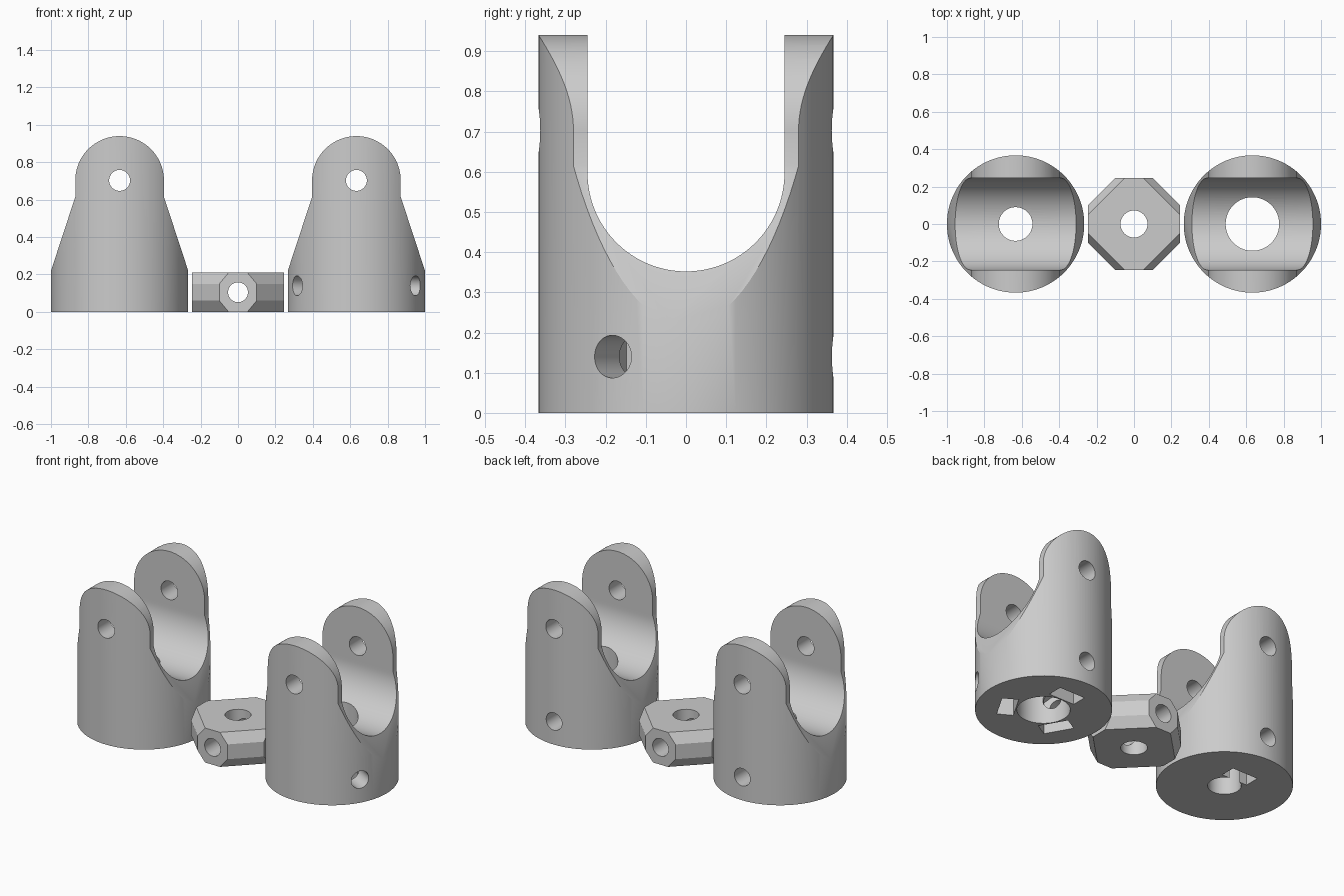
import bpy, bmesh
from math import pi, sin, cos, radians
from mathutils import Matrix, Vector

cube = bpy.data.objects.get("Cube")
if cube:
    bpy.data.objects.remove(cube)

grey = bpy.data.materials.new("plain_grey")
grey.use_nodes = True
grey.diffuse_color = (0.6, 0.6, 0.6, 1)
grey.node_tree.nodes["Principled BSDF"].inputs["Base Color"].default_value = (0.6, 0.6, 0.6, 1)


def to_object(name, bm):
    bmesh.ops.recalc_face_normals(bm, faces=bm.faces)
    mesh = bpy.data.meshes.new(name)
    bm.to_mesh(mesh)
    bm.free()
    mesh.materials.append(grey)
    obj = bpy.data.objects.new(name, mesh)
    bpy.context.collection.objects.link(obj)
    return obj


def prism(name, outline, start, axis_map):
    """Extrude a 2D outline from depth start[0] to start[1]; axis_map places (a, b, depth)."""
    bm = bmesh.new()
    rings = [[bm.verts.new(axis_map(a, b, d)) for a, b in outline] for d in start]
    bm.faces.new(rings[0])
    bm.faces.new(rings[1])
    n = len(outline)
    for i in range(n):
        j = (i + 1) % n
        bm.faces.new((rings[0][i], rings[0][j], rings[1][j], rings[1][i]))
    return to_object(name, bm)


def rod(name, radius, p, q, sides=96):
    p, q = Vector(p), Vector(q)
    turn = (q - p).to_track_quat('Z', 'Y').to_matrix().to_4x4()
    bm = bmesh.new()
    bmesh.ops.create_cone(bm, cap_ends=True, segments=sides, radius1=radius, radius2=radius,
                          depth=(q - p).length, matrix=Matrix.Translation((p + q) / 2) @ turn)
    return to_object(name, bm)


def combine(obj, tool, operation='DIFFERENCE'):
    mod = obj.modifiers.new("cut", 'BOOLEAN')
    mod.operation, mod.solver, mod.object = operation, 'EXACT', tool
    bpy.context.view_layer.objects.active = obj
    bpy.ops.object.modifier_apply(modifier=mod.name)
    bpy.data.objects.remove(tool)


def smooth(obj):
    bpy.ops.object.select_all(action='DESELECT')
    obj.select_set(True)
    bpy.context.view_layer.objects.active = obj
    bpy.ops.object.shade_smooth_by_angle(angle=radians(25))


def arc(radius, height, a, b, steps=48):
    return [(radius * cos(a + (b - a) * i / steps), height + radius * sin(a + (b - a) * i / steps))
            for i in range(steps + 1)]


def yoke(name, x, bore, trap_edge, screw_angles):
    body = rod(name, 0.367, (0, 0, 0), (0, 0, 1), 128)
    # tapered cheeks with rounded tops
    profile = [(-0.472, -0.1), (0.472, -0.1), (0.237, 0.615)]
    profile += arc(0.237, 0.703, 0, pi) + [(-0.237, 0.615)]
    combine(body, prism("cheeks", profile, (-0.5, 0.5), lambda a, b, d: (a, d, b)), 'INTERSECT')
    # round-bottomed slot between the cheeks
    slot = arc(0.245, 0.597, pi, 2 * pi) + [(0.245, 1.1), (-0.245, 1.1)]
    combine(body, prism("slot", slot, (-0.5, 0.5), lambda a, b, d: (d, a, b)))
    # shaft bore and hinge pin holes
    combine(body, rod("bore", bore, (0, 0, -0.1), (0, 0, 0.5)))
    combine(body, rod("pin_hole", 0.056, (0, -0.5, 0.703), (0, 0.5, 0.703), 48))
    # set screw holes, each with a nut pocket open at the base
    pocket = [(-0.085, -0.1), (0.085, -0.1), (0.085, 0.19), (0, 0.24), (-0.085, 0.19)]
    for degrees in screw_angles:
        t = radians(degrees)
        c, s = cos(t), sin(t)
        combine(body, rod("screw_hole", 0.053, (0, 0, 0.14), (0.5 * c, 0.5 * s, 0.14), 48))
        combine(body, prism("nut_pocket", pocket, (trap_edge - 0.09, trap_edge),
                            lambda a, b, d: (d * c - a * s, d * s + a * c, b)))
    body.location.x = x
    smooth(body)


yoke("small_bore_yoke", -0.633, 0.09, 0.173, [90])
yoke("large_bore_yoke", 0.633, 0.143, 0.24, [90, 210, 330])

# centre block: square with cut corners, the cuts bevelled above and below
bm = bmesh.new()
half = 0.245
rings = []
for z, c in ((0, 0.05), (0.06, 0.1), (0.15, 0.1), (0.21, 0.05)):
    corner = [(half, -c), (half, c), (c, half), (-c, half),
              (-half, c), (-half, -c), (-c, -half), (c, -half)]
    rings.append([bm.verts.new((px, py, z)) for px, py in corner])
bm.faces.new(rings[0])
bm.faces.new(rings[-1])
for low, high in zip(rings, rings[1:]):
    for i in range(8):
        j = (i + 1) % 8
        bm.faces.new((low[i], low[j], high[j], high[i]))
block = to_object("centre_block", bm)
combine(block, rod("upright_hole", 0.072, (0, 0, -0.1), (0, 0, 0.4), 64))
combine(block, rod("cross_hole", 0.053, (0, -0.4, 0.105), (0, 0.4, 0.105), 48))
smooth(block)
